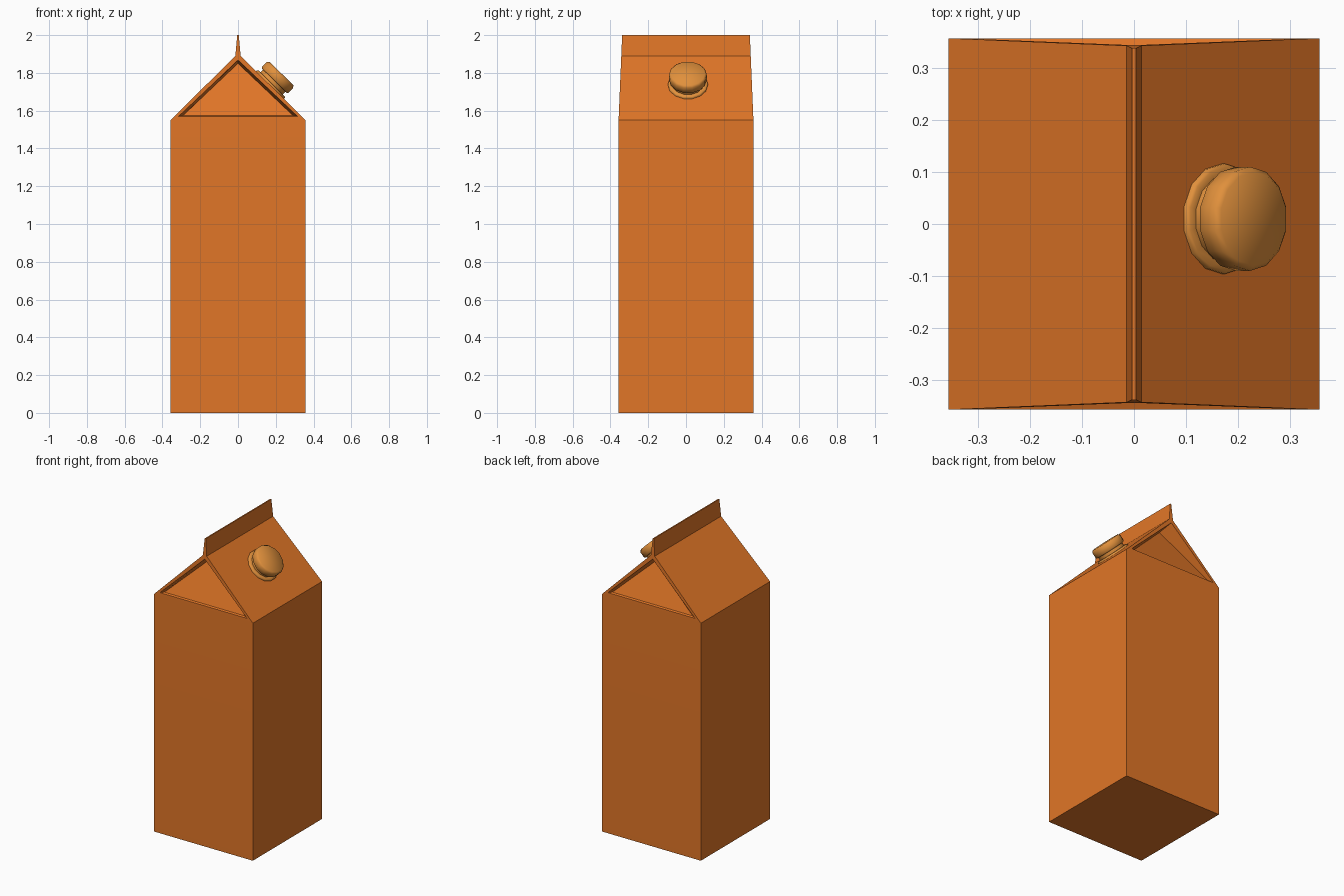
import bpy, bmesh, math
from mathutils import Vector, Matrix

if "Cube" in bpy.data.objects:
    bpy.data.objects.remove(bpy.data.objects["Cube"])

W, EAVE, FOLD, TOP = 0.357, 1.55, 1.89, 2.0


def material(name, color):
    m = bpy.data.materials.new(name)
    m.diffuse_color = (*color, 1)
    m.use_nodes = True
    m.node_tree.nodes["Principled BSDF"].inputs["Base Color"].default_value = m.diffuse_color
    return m


def finish(bm, name, mat, angle):
    bmesh.ops.remove_doubles(bm, verts=bm.verts, dist=1e-5)
    bmesh.ops.recalc_face_normals(bm, faces=bm.faces)
    me = bpy.data.meshes.new(name)
    bm.to_mesh(me)
    bm.free()
    ob = bpy.data.objects.new(name, me)
    bpy.context.collection.objects.link(ob)
    me.materials.append(mat)
    bpy.ops.object.select_all(action='DESELECT')
    ob.select_set(True)
    bpy.context.view_layer.objects.active = ob
    bpy.ops.object.shade_smooth_by_angle(angle=math.radians(angle))
    return ob


def end_depth(z):
    # half depth of the carton, narrowing slightly above the eaves
    return W - 0.019 * max(0, z - EAVE) / (TOP - EAVE)


# carton: gable outline bridged front to back, with folded-in triangular ends
bm = bmesh.new()
outline = [(-W, 0), (W, 0), (W, EAVE), (0.014, FOLD), (0.004, TOP),
           (-0.004, TOP), (-0.014, FOLD), (-W, EAVE)]
hole = [(-0.315, 1.57), (0.315, 1.57), (0, 1.868)]
panel = [(-0.29, 1.575, 0.012), (0.29, 1.575, 0.012), (0, 1.85, 0.11)]
rings = []
for s in (-1, 1):
    o = [bm.verts.new((x, s * end_depth(z), z)) for x, z in outline]
    h = [bm.verts.new((x, s * end_depth(z), z)) for x, z in hole]
    p = [bm.verts.new((x, s * (end_depth(z) - d), z)) for x, z, d in panel]
    faces = [
        (o[0], o[1], o[2], o[7]),      # end wall
        (o[6], o[3], o[4], o[5]),      # fin end
        (o[7], o[2], h[1], h[0]),      # rim of the gable
        (o[2], o[3], h[2], h[1]),
        (o[3], o[6], h[2]),
        (o[6], o[7], h[0], h[2]),
        p,                             # tucked-in panel
    ]
    faces += [(h[i], h[(i + 1) % 3], p[(i + 1) % 3], p[i]) for i in range(3)]
    for f in faces:
        bm.faces.new(f)
    rings.append(o)
a, b = rings
for i in range(8):
    j = (i + 1) % 8
    bm.faces.new((a[i], a[j], b[j], b[i]))
finish(bm, "carton", material("carton_orange", (0.75, 0.18, 0.02)), 30)


# spout parts: turned profiles standing on the right roof slope
normal = Vector((FOLD - EAVE, 0, W - 0.014)).normalized()
place = Matrix.Translation((0.169, 0.01, 1.735)) @ \
    normal.to_track_quat('Z', 'Y').to_matrix().to_4x4()
cap_mat = material("cap_orange", (0.75, 0.28, 0.045))


def turned(name, profile, sides=14):
    bm = bmesh.new()
    vs = [bm.verts.new((r, 0, z)) for r, z in profile]
    es = [bm.edges.new(e) for e in zip(vs, vs[1:])]
    bmesh.ops.spin(bm, geom=vs + es, cent=(0, 0, 0), axis=(0, 0, 1),
                   angle=2 * math.pi, steps=sides)
    bmesh.ops.transform(bm, matrix=place, verts=bm.verts)
    return finish(bm, name, cap_mat, 50)


turned("spout_flange", [(0, -0.01), (0.106, -0.01), (0.106, 0.008), (0.1, 0.013),
                        (0.085, 0.013), (0.085, 0.04), (0, 0.04)])
turned("screw_cap", [(0, 0.033), (0.094, 0.033), (0.1, 0.039), (0.1, 0.077),
                     (0.09, 0.087), (0, 0.087)])
